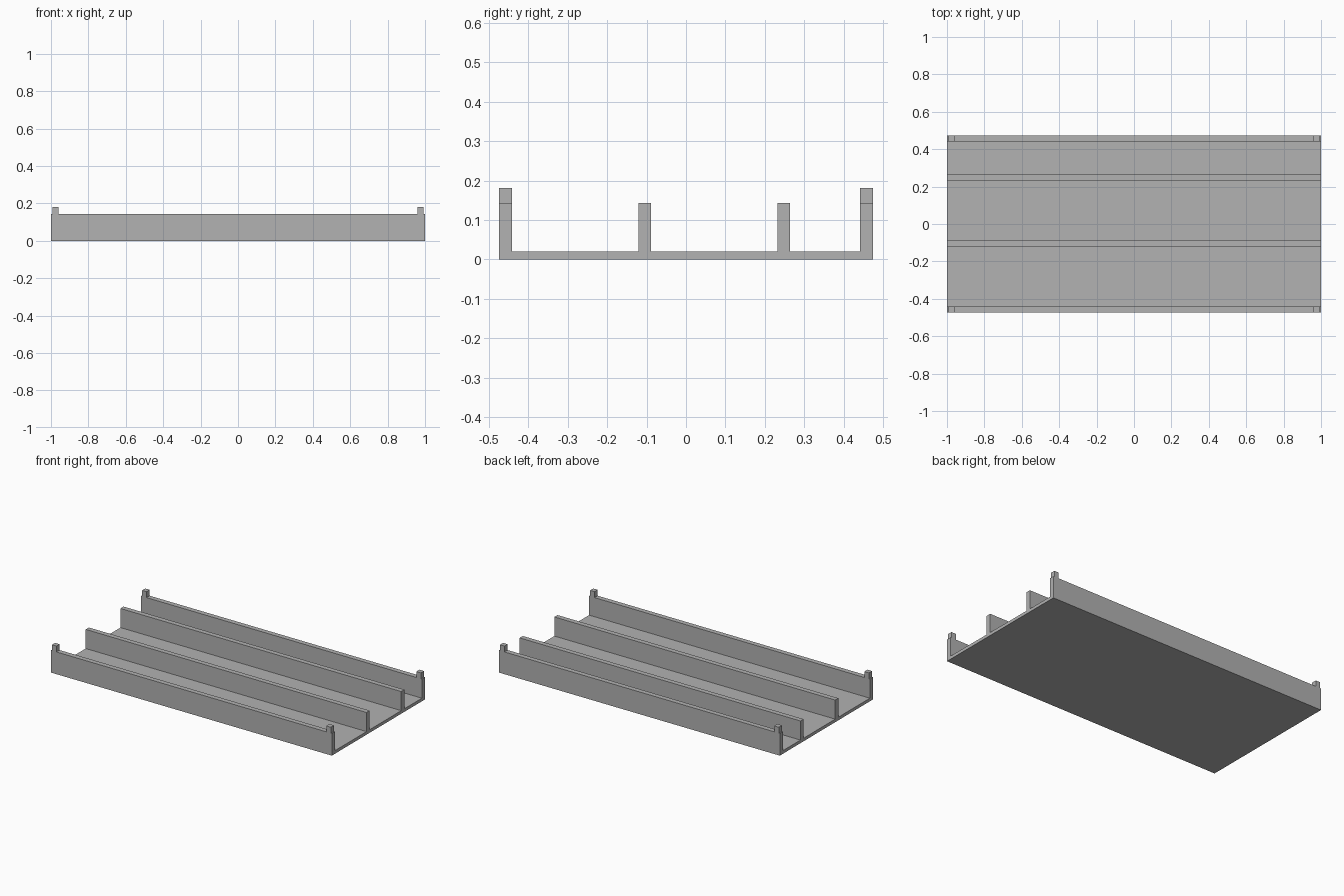
import bpy
import bmesh

cube = bpy.data.objects.get("Cube")
if cube:
    bpy.data.objects.remove(cube, do_unlink=True)

HALF_X, HALF_Y = 1.0, 0.474
FLOOR, WALL_TOP, PEG_TOP = 0.02, 0.143, 0.181
THICK = 0.032

grey = bpy.data.materials.new("plain grey")
grey.use_nodes = True
colour = (0.445, 0.445, 0.445, 1)
grey.diffuse_color = colour
grey.node_tree.nodes["Principled BSDF"].inputs["Base Color"].default_value = colour


def extrude_profile(name, points, x0, x1):
    """Extrude a closed (y, z) outline along x."""
    bm = bmesh.new()
    face = bm.faces.new([bm.verts.new((x0, y, z)) for y, z in points])
    result = bmesh.ops.extrude_face_region(bm, geom=[face], use_keep_orig=True)
    moved = [v for v in result["geom"] if isinstance(v, bmesh.types.BMVert)]
    bmesh.ops.translate(bm, verts=moved, vec=(x1 - x0, 0, 0))
    bmesh.ops.recalc_face_normals(bm, faces=bm.faces)
    mesh = bpy.data.meshes.new(name)
    bm.to_mesh(mesh)
    bm.free()
    mesh.materials.append(grey)
    obj = bpy.data.objects.new(name, mesh)
    bpy.context.collection.objects.link(obj)
    return obj


# Tray: floor with two outer walls and two dividers, as one section
outline = [(HALF_Y, 0), (-HALF_Y, 0)]
for y in (-HALF_Y, -0.121, 0.232, HALF_Y - THICK):
    if y > -HALF_Y:
        outline.append((y, FLOOR))
    outline += [(y, WALL_TOP), (y + THICK, WALL_TOP)]
    if y + THICK < HALF_Y - 0.001:
        outline.append((y + THICK, FLOOR))
extrude_profile("tray", outline, -HALF_X, HALF_X)

# Stacking pegs at the four corners
for side_x, x in (("right", -0.993), ("left", 0.993 - THICK)):
    for side_y, y in (("front", -HALF_Y), ("back", HALF_Y - THICK)):
        square = [(y, WALL_TOP), (y + THICK, WALL_TOP),
                  (y + THICK, PEG_TOP), (y, PEG_TOP)]
        extrude_profile(f"{side_y}_{side_x}_peg", square, x, x + THICK)
